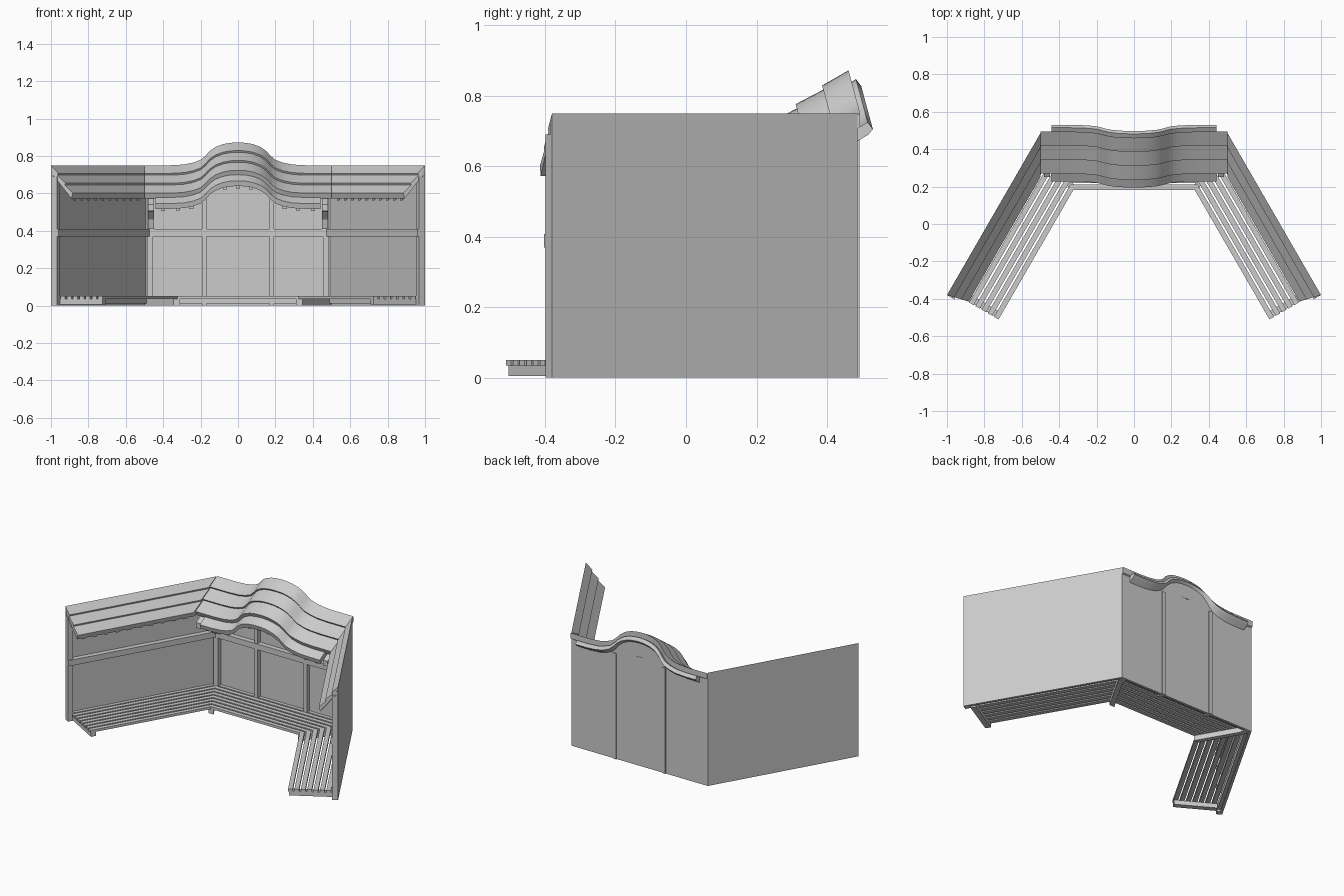
import bpy, bmesh, math
from mathutils import Vector

if "Cube" in bpy.data.objects:
    bpy.data.objects.remove(bpy.data.objects["Cube"])

T = math.tan(math.radians(30))
CY = 0.486                      # y of the outer face of the back wall


def loft(name, sections, smooth=False):
    """Closed solid through a list of equal-length point rings."""
    bm = bmesh.new()
    rings = [[bm.verts.new(p) for p in s] for s in sections]
    n = len(rings[0])
    for a, b in zip(rings, rings[1:]):
        for i in range(n):
            j = (i + 1) % n
            bm.faces.new((a[i], a[j], b[j], b[i]))
    bm.faces.new(rings[0])
    bm.faces.new(rings[-1])
    bmesh.ops.recalc_face_normals(bm, faces=bm.faces[:])
    me = bpy.data.meshes.new(name)
    bm.to_mesh(me)
    bm.free()
    ob = bpy.data.objects.new(name, me)
    bpy.context.collection.objects.link(ob)
    if smooth:
        bpy.ops.object.select_all(action='DESELECT')
        ob.select_set(True)
        bpy.context.view_layer.objects.active = ob
        bpy.ops.object.shade_smooth_by_angle(angle=math.radians(25))
    return ob


def side(sx, s, w, z):
    """Point on a side wing: s along the wall from the corner, w inward."""
    return Vector((sx * (0.5 + 0.5 * s - 0.866 * w), CY - 0.866 * s - 0.5 * w, z))


def wrap(name, w0, w1, z0, z1, end=1.0):
    """Mitred bar running around all three walls."""
    ring = [(w0, z0), (w1, z0), (w1, z1), (w0, z1)]
    loft(name, [[side(-1, end, w, z) for w, z in ring],
                [(-0.5 + w * T, CY - w, z) for w, z in ring],
                [(0.5 - w * T, CY - w, z) for w, z in ring],
                [side(1, end, w, z) for w, z in ring]])


def across(name, x0, x1, prof):
    """Extrude a (y, z) profile along x."""
    loft(name, [[(x, y, z) for y, z in prof] for x in (x0, x1)])


def side_bar(name, sx, s0, s1, prof):
    """Extrude a (w, z) profile along a side wing."""
    loft(name, [[side(sx, s, w, z) for w, z in prof] for s in (s0, s1)])


def box(y0, y1, z0, z1):
    return [(y0, z0), (y1, z0), (y1, z1), (y0, z1)]


# Height of the wave in the middle of the roof
WAVE = [(0, .122), (.04, .12), (.08, .113), (.12, .098), (.15, .077), (.175, .05),
        (.20, .029), (.24, .014), (.29, .004), (.36, 0)]


def wave(x):
    x = abs(x)
    for (a, fa), (b, fb) in zip(WAVE, WAVE[1:]):
        if x <= b:
            return fa + (fb - fa) * (x - a) / (b - a)
    return 0.0


def waved(name, half, prof, lean=0.27):
    xs = [x for x, _ in WAVE] + [half]
    xs = [-x for x in xs[:0:-1]] + xs
    loft(name, [[(x, y - lean * wave(x), z + wave(x)) for y, z in prof] for x in xs], True)


def shingles(width):
    """Stepped roof section of three boards, as (inward, z)."""
    p, z = [(0, .75)], .75
    for k in (1, 2, 3):
        z -= .043
        p.append((width * k / 3, z))
        if k < 3:
            z -= .010
            p.append((width * k / 3 - width * .03, z))
    return p + [(width * .94, .572), (0, .712)]


# Walls and frame rails
wrap("wall_panels", 0, .012, .01, .72)
wrap("base_strip", 0, .016, 0, .01)
wrap("middle_rail", .012, .045, .37, .408)
wrap("bottom_rail", .012, .035, .012, .05)
waved("back_wall_arch", .5, box(CY - .012, CY, .6, .69), 0)

# Posts
for sx in (-1, 1):
    across("back_post", sx * .168, sx * .192, box(CY - .04, CY + .006, 0, .70))
    across("corner_post", sx * .455, sx * .487, box(CY - .045, CY - .01, 0, .66))
    side_bar("end_post", sx, .965, 1.0, box(.005, .036, 0, .69))

# Bench slats, mitred at both corners
for i in range(7):
    w = .045 + i * .0385
    wrap("bench_slat", w, w + .028, .034, .05, .975)

# Bench bearers at the ends and under the mitres
for sx in (-1, 1):
    side_bar("end_bearer", sx, .935, .97, box(.04, .30, .005, .034))
    loft("corner_bearer", [[(sx * (.5 - w * T + dx), CY - w, z)
                            for dx, z in box(-.018, .018, 0, .034)] for w in (.03, .30)])

# Roof over the middle, and the longer sheet under it
waved("centre_roof", .5, [(CY + .008 - h, z) for h, z in shingles(.225)])
waved("under_roof_sheet", .44, [(.53, .705), (.515, .725), (.228, .545), (.236, .517), (.518, .69)])

# Side roofs, cut flush against the ends of the middle roof
for sx in (-1, 1):
    prof = shingles(.118)
    inner = [side(sx, 1.732 * w, w, z) for w, z in prof]
    outer = [side(sx, 1 - .24 * w, w, z) for w, z in prof]
    loft("side_roof", [inner, outer])

    # Rafters under the side roof
    for i in range(10):
        s = .24 + i * .075
        side_bar("side_rafter", sx, s, s + .024,
                 [(.012, .70), (.108, .585), (.104, .562), (.012, .675)])

    # Roof brackets
    across("roof_bracket", sx * .45, sx * .482,
           [(.45, .41), (.45, .66), (.25, .54), (.25, .505), (.36, .50), (.40, .46), (.415, .41)])

# Rafters under the waved sheet
for x in (-.40, -.32, -.25, -.07, 0, .07, .25, .32, .40):
    f = wave(x)
    across("centre_rafter", x - .011, x + .011,
           [(y - .27 * f, z + f) for y, z in
            [(.47, .675), (.25, .54), (.25, .505), (.47, .645)]])
